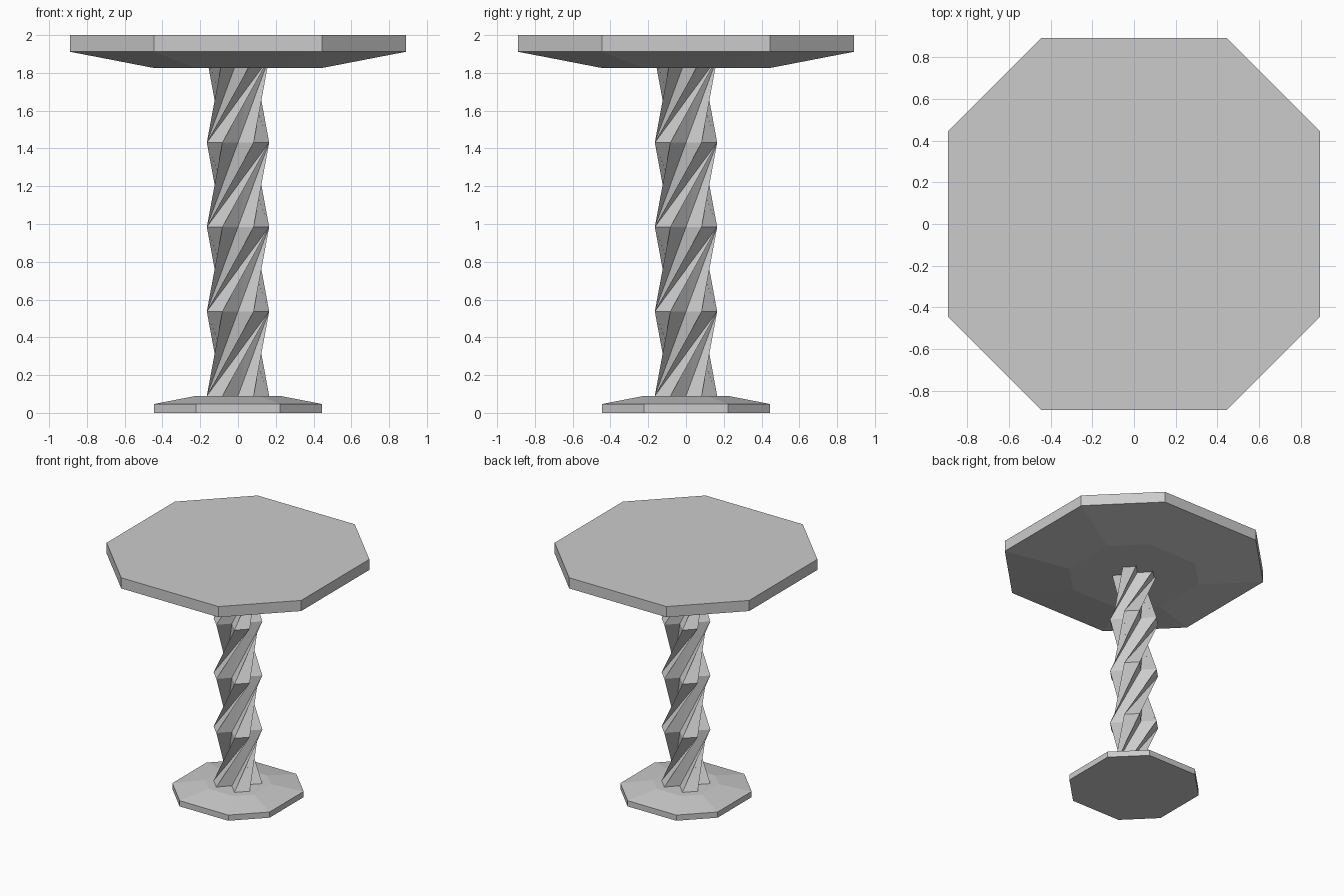
import bpy
import bmesh

cube = bpy.data.objects.get("Cube")
if cube:
    bpy.data.objects.remove(cube, do_unlink=True)

grey = bpy.data.materials.new("plain_grey")
grey.use_nodes = True
colour = (0.6, 0.6, 0.6, 1)
grey.diffuse_color = colour
grey.node_tree.nodes["Principled BSDF"].inputs["Base Color"].default_value = colour


def quarter_turns(points):
    """Repeat a quarter outline around the z axis."""
    outline = []
    for _ in range(4):
        outline += points
        points = [(-y, x) for x, y in points]
    return outline


def loft(name, rings, twist=0):
    """Join stacked outlines; twist shifts each ring by some vertices."""
    bm = bmesh.new()
    loops = []
    for k, (outline, z) in enumerate(rings):
        n = len(outline)
        verts = [bm.verts.new((x, y, z)) for x, y in outline]
        loops.append([verts[(i + k * twist) % n] for i in range(n)])
    for low, high in zip(loops, loops[1:]):
        for i in range(n):
            j = (i + 1) % n
            if twist:
                bm.faces.new((low[i], low[j], high[j]))
                bm.faces.new((low[i], high[j], high[i]))
            else:
                bm.faces.new((low[i], low[j], high[j], high[i]))
    bm.faces.new(loops[0][::-1])
    bm.faces.new(loops[-1])
    mesh = bpy.data.meshes.new(name)
    bm.to_mesh(mesh)
    bm.free()
    mesh.materials.append(grey)
    obj = bpy.data.objects.new(name, mesh)
    bpy.context.collection.objects.link(obj)
    return obj


def octagon(half):
    return quarter_turns([(half, half / 2), (half / 2, half)])


# Eight-sided top with a tapered underside
loft("table_top", [(octagon(0.445), 1.826), (octagon(0.89), 1.912), (octagon(0.89), 2.0)])

# Eight-sided foot with a tapered upper side
loft("foot", [(octagon(0.445), 0), (octagon(0.445), 0.047), (octagon(0.2225), 0.09)])

# Four-armed column, a quarter turn between rings, ending inside the top
cross = quarter_turns([(0.08, 0), (0.165, 0.0825), (0.0825, 0.165)])
loft("twisted_column", [(cross, 0.09 + 0.447 * k) for k in range(5)], twist=3)
